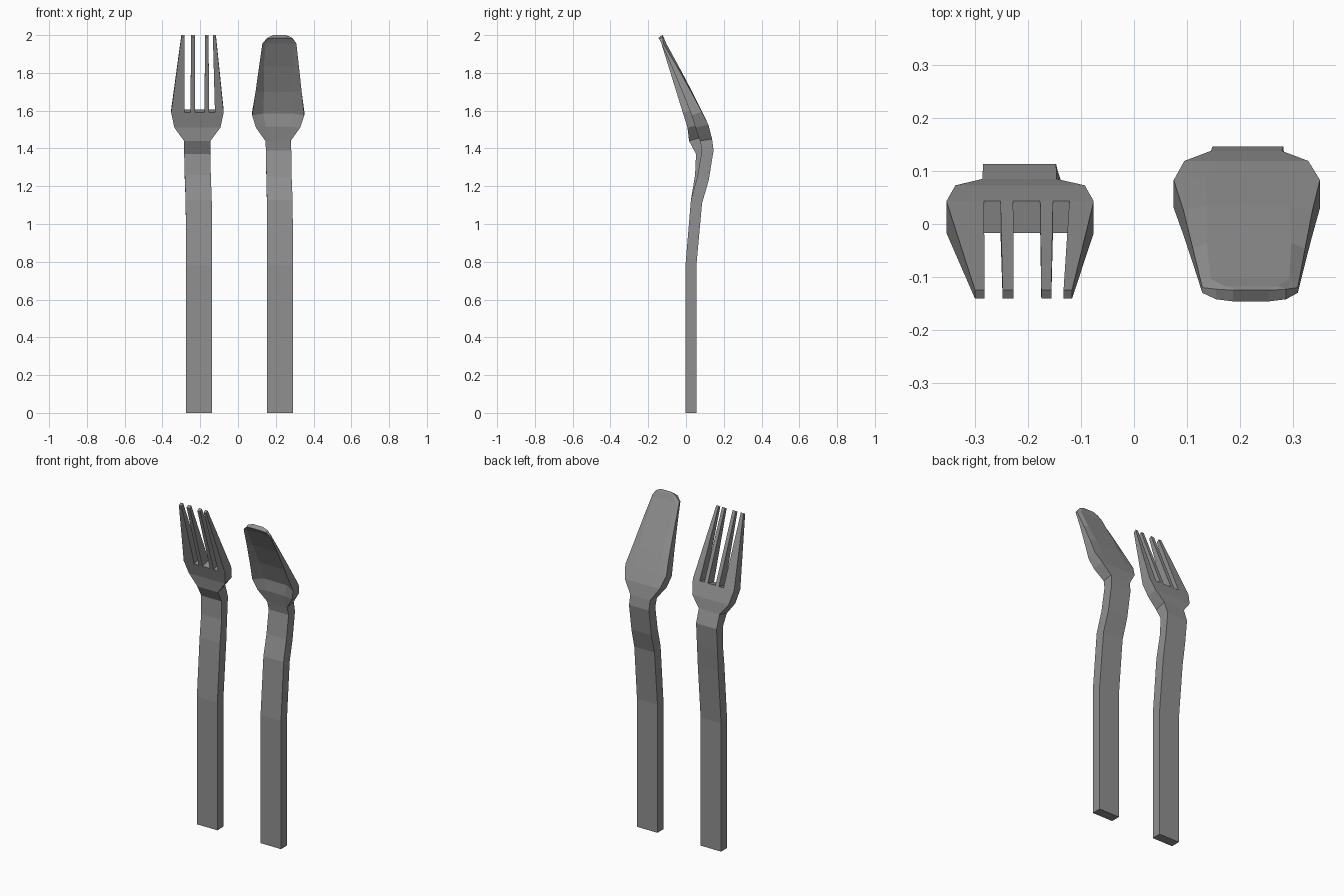
import bpy, bmesh

metal = bpy.data.materials.new("dark_grey")
metal.diffuse_color = (.28, .28, .28, 1)


def loft(bm, rings, cap_start=True):
    """Skin a list of equal-length point rings and cap the ends."""
    loops = [[bm.verts.new(p) for p in ring] for ring in rings]
    n = len(loops[0])
    for a, b in zip(loops, loops[1:]):
        for i in range(n):
            j = (i + 1) % n
            bm.faces.new((a[i], a[j], b[j], b[i]))
    if cap_start:
        bm.faces.new(loops[0][::-1])
    bm.faces.new(loops[-1])


def finish(bm, name):
    bmesh.ops.recalc_face_normals(bm, faces=bm.faces)
    mesh = bpy.data.meshes.new(name)
    bm.to_mesh(mesh)
    bm.free()
    mesh.materials.append(metal)
    bpy.context.collection.objects.link(bpy.data.objects.new(name, mesh))


def box_ring(x0, x1, front, back):
    (fy, fz), (by, bz) = front, back
    return [(x0, fy, fz), (x1, fy, fz), (x1, by, bz), (x0, by, bz)]


# Fork handle and head: centre x, half width, front (y, z), back (y, z)
fork_stations = [
    (-.206, .069, (-.003, 0), (.055, 0)),
    (-.206, .069, (-.003, .78), (.055, .78)),
    (-.208, .069, (.026, 1.127), (.085, 1.11)),
    (-.213, .069, (.048, 1.26), (.100, 1.24)),
    (-.216, .069, (.053, 1.37), (.113, 1.38)),
    (-.216, .070, (.016, 1.44), (.085, 1.46)),
    (-.215, .122, (.008, 1.51), (.073, 1.525)),
    (-.215, .139, (-.017, 1.59), (.043, 1.605)),
]
bm = bmesh.new()
loft(bm, [box_ring(c - h, c + h, f, b) for c, h, f, b in fork_stations])

# Four tapering tines: base x range, tip x range
tines = [(-.354, -.283, -.300, -.282), (-.252, -.228, -.248, -.227),
         (-.177, -.153, -.175, -.156), (-.122, -.076, -.133, -.117)]
for b0, b1, t0, t1 in tines:
    loft(bm, [box_ring(b0, b1, (-.017, 1.59), (.043, 1.605)),
              box_ring(t0, t1, (-.141, 1.99), (-.125, 2.0))], cap_start=False)
finish(bm, "fork")

# Spoon: centre x, half width, inner half width, rim front (y, z),
# bowl floor (y, z), back (y, z), how far the back edges sit forward
spoon_stations = [
    (.223, .069, .04, (-.003, 0), (-.003, 0), (.055, 0), 0),
    (.223, .069, .04, (-.003, .78), (-.003, .78), (.055, .78), 0),
    (.221, .068, .04, (.026, 1.127), (.026, 1.127), (.085, 1.11), 0),
    (.217, .067, .04, (.060, 1.25), (.060, 1.25), (.120, 1.23), 0),
    (.215, .067, .04, (.084, 1.39), (.084, 1.39), (.146, 1.39), 0),
    (.212, .067, .045, (.074, 1.44), (.074, 1.44), (.138, 1.45), 0),
    (.212, .117, .065, (.050, 1.51), (.056, 1.515), (.119, 1.525), 0),
    (.213, .138, .078, (.030, 1.575), (.056, 1.585), (.085, 1.595), .002),
    (.215, .122, .078, (-.020, 1.70), (.011, 1.70), (.033, 1.70), .006),
    (.217, .106, .080, (-.074, 1.83), (-.054, 1.83), (-.036, 1.83), .010),
    (.219, .090, .074, (-.130, 1.955), (-.125, 1.955), (-.104, 1.955), .016),
    (.221, .066, .050, (-.142, 1.980), (-.142, 1.980), (-.117, 1.986), .006),
    (.221, .034, .020, (-.146, 1.985), (-.146, 1.985), (-.125, 2.0), 0),
]
bm = bmesh.new()
rings = []
for c, h, inner, (ry, rz), (fy, fz), (by, bz), e in spoon_stations:
    rings.append([(c - h, ry, rz), (c - inner, fy, fz), (c + inner, fy, fz),
                  (c + h, ry, rz), (c + h, by - e, bz), (c + inner, by, bz),
                  (c - inner, by, bz), (c - h, by - e, bz)])
loft(bm, rings)
finish(bm, "spoon")
